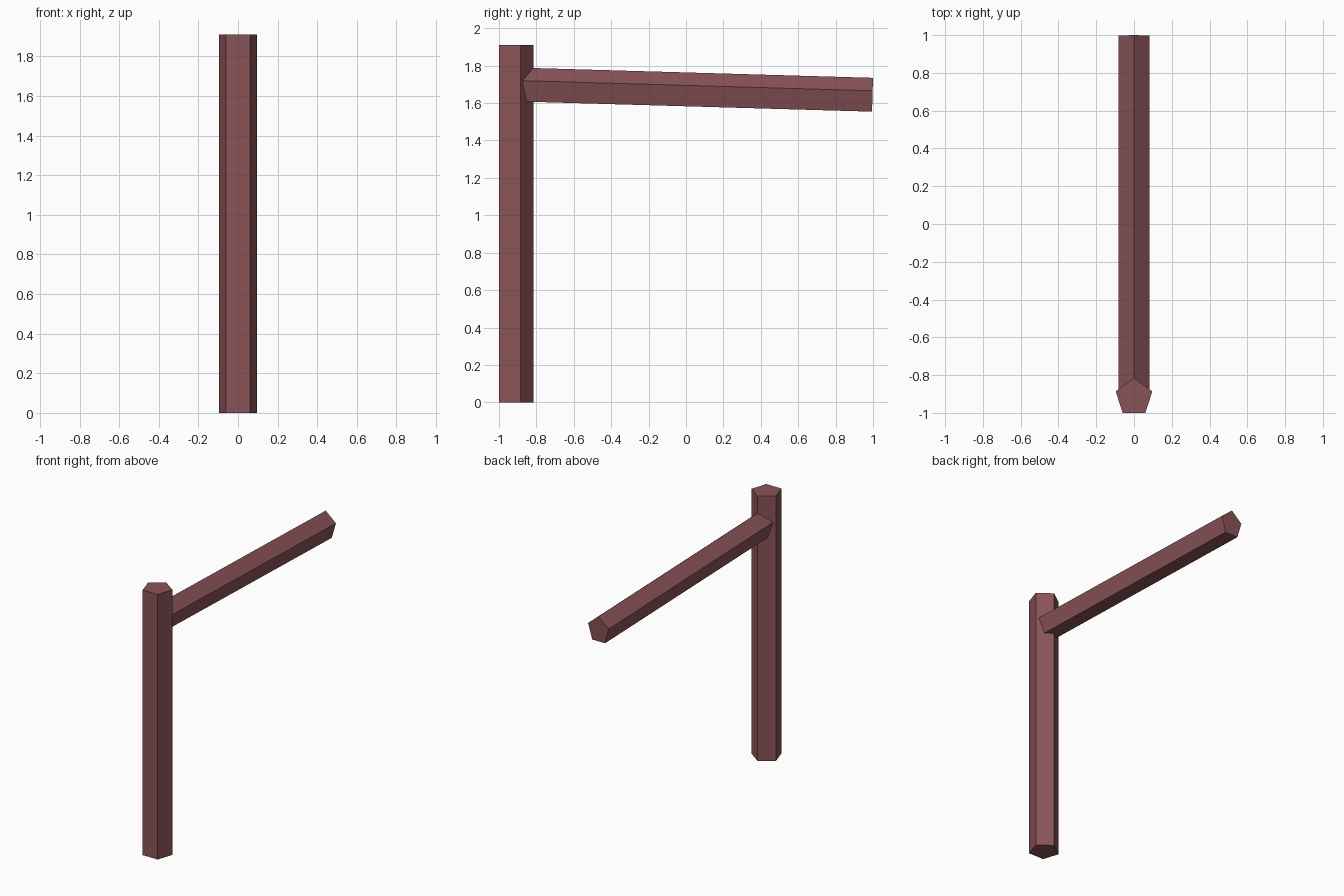
import bpy, math
from mathutils import Matrix, Vector

if "Cube" in bpy.data.objects:
    bpy.data.objects.remove(bpy.data.objects["Cube"])

wood = bpy.data.materials.new("reddish brown wood")
wood.diffuse_color = (0.254, 0.087, 0.095, 1)
wood.use_nodes = True
wood.node_tree.nodes["Principled BSDF"].inputs["Base Color"].default_value = wood.diffuse_color


def pentagon_bar(name, radius, length, matrix):
    """Five-sided bar along local z, with one corner on local +y."""
    bpy.ops.mesh.primitive_cylinder_add(vertices=5, radius=radius, depth=length)
    ob = bpy.context.object
    ob.name = name
    ob.data.transform(matrix)
    ob.data.materials.append(wood)
    return ob


# Upright post, corner facing the beam
R, HEIGHT = 0.102, 1.91
pentagon_bar("post", R, HEIGHT, Matrix.Translation((0, -1 + R * math.cos(math.pi / 5), HEIGHT / 2)))

# Slightly drooping beam, corner on top, its front end sunk into the post
start, end = Vector((0, -0.91, 1.69)), Vector((0, 0.997, 1.635))
axis = (start - end).normalized()
up = Vector((1, 0, 0)).cross(axis)
if up.z < 0:
    up.negate()
side = up.cross(axis)
turn = Matrix((side, up, axis)).transposed().to_4x4()
squash = Matrix.Diagonal((0.865, 1, 1, 1))
pentagon_bar("beam", 0.1, (start - end).length,
             Matrix.Translation((start + end) / 2) @ turn @ squash)
